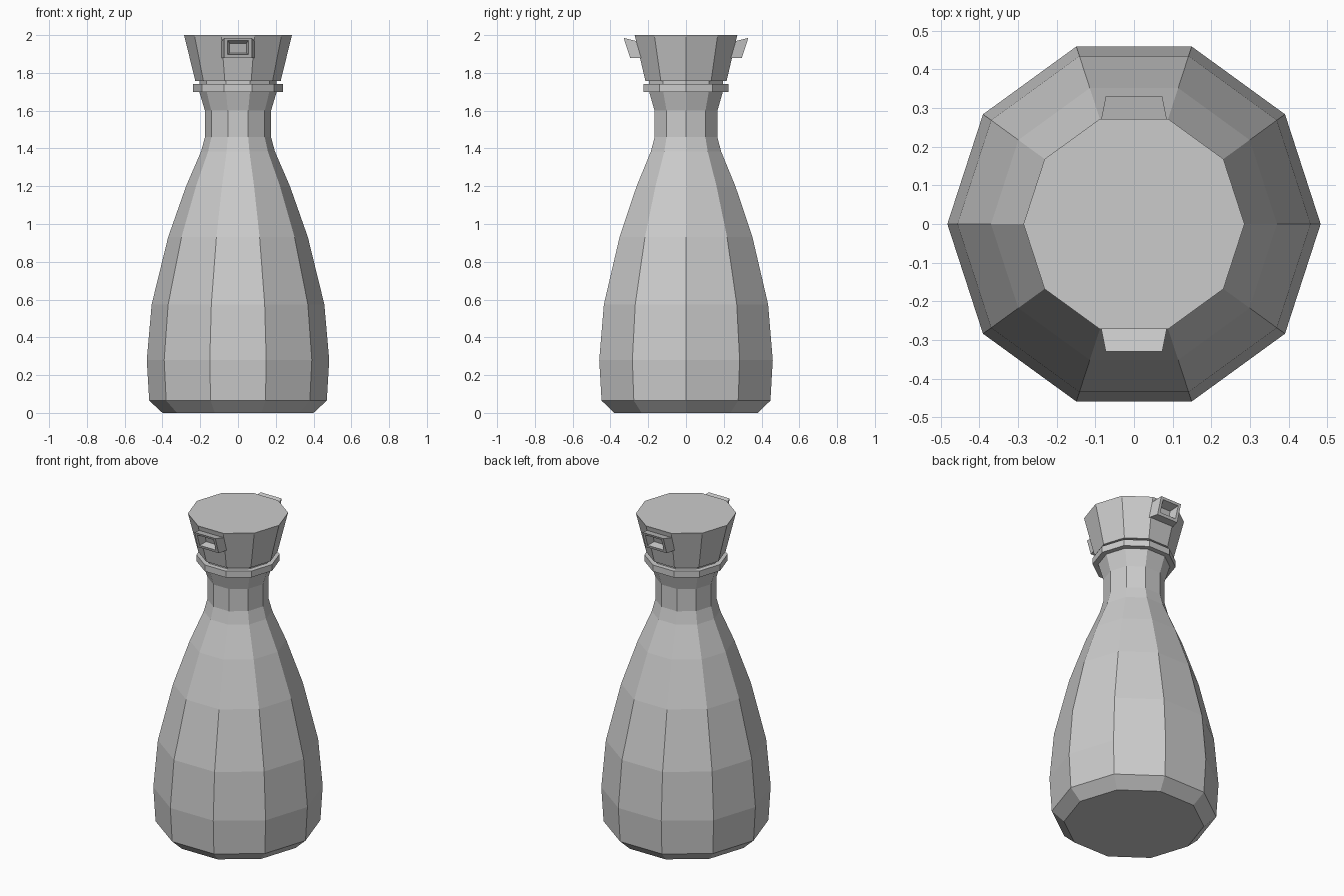
import bpy, bmesh
from math import cos, sin, pi

if "Cube" in bpy.data.objects:
    bpy.data.objects.remove(bpy.data.objects["Cube"])

SIDES = 10


def finish(name, bm):
    bmesh.ops.recalc_face_normals(bm, faces=bm.faces)
    mesh = bpy.data.meshes.new(name)
    bm.to_mesh(mesh)
    bm.free()
    obj = bpy.data.objects.new(name, mesh)
    bpy.context.collection.objects.link(obj)
    return obj


def lathe(name, profile):
    """Closed ten-sided solid from (radius, height) pairs."""
    bm = bmesh.new()
    rings = [[bm.verts.new((r * cos(2 * pi * i / SIDES), r * sin(2 * pi * i / SIDES), z))
              for i in range(SIDES)] for r, z in profile]
    for low, high in zip(rings, rings[1:]):
        for i in range(SIDES):
            j = (i + 1) % SIDES
            bm.faces.new((low[i], low[j], high[j], high[i]))
    bm.faces.new(rings[0][::-1])
    bm.faces.new(rings[-1])
    return finish(name, bm)


def lug(name, side):
    """Hollow tapered lug; side is -1 for front, 1 for back."""
    # rectangles as (half width, y and z of top, y and z of bottom)
    sections = [(0.087, 0.260, 1.968, 0.238, 1.88),   # at the cap wall
                (0.073, 0.330, 1.985, 0.296, 1.88),   # outer rim
                (0.056, 0.325, 1.971, 0.301, 1.897),  # opening
                (0.044, 0.268, 1.956, 0.253, 1.905)]  # recess floor
    bm = bmesh.new()
    loops = []
    for w, yt, zt, yb, zb in sections:
        loops.append([bm.verts.new((x, side * y, z)) for x, y, z in
                      ((-w, yb, zb), (w, yb, zb), (w, yt, zt), (-w, yt, zt))])
    for a, b in zip(loops, loops[1:]):
        for i in range(4):
            j = (i + 1) % 4
            bm.faces.new((a[i], a[j], b[j], b[i]))
    bm.faces.new(loops[0])
    bm.faces.new(loops[-1])
    return finish(name, bm)


# bottle body and neck
lathe("bottle_body", [(0.40, 0), (0.47, 0.065), (0.483, 0.28), (0.457, 0.575),
                      (0.37, 0.93), (0.275, 1.20), (0.195, 1.385), (0.175, 1.46),
                      (0.175, 1.60), (0.205, 1.70), (0.205, 1.765)])

# collar ring around the neck
lathe("neck_collar", [(0.237, 1.70), (0.237, 1.74)])

# flared stopper
lathe("stopper", [(0.226, 1.757), (0.283, 1.99), (0.286, 2.0)])

# hollow lugs on the stopper
lug("front_lug", -1)
lug("back_lug", 1)
